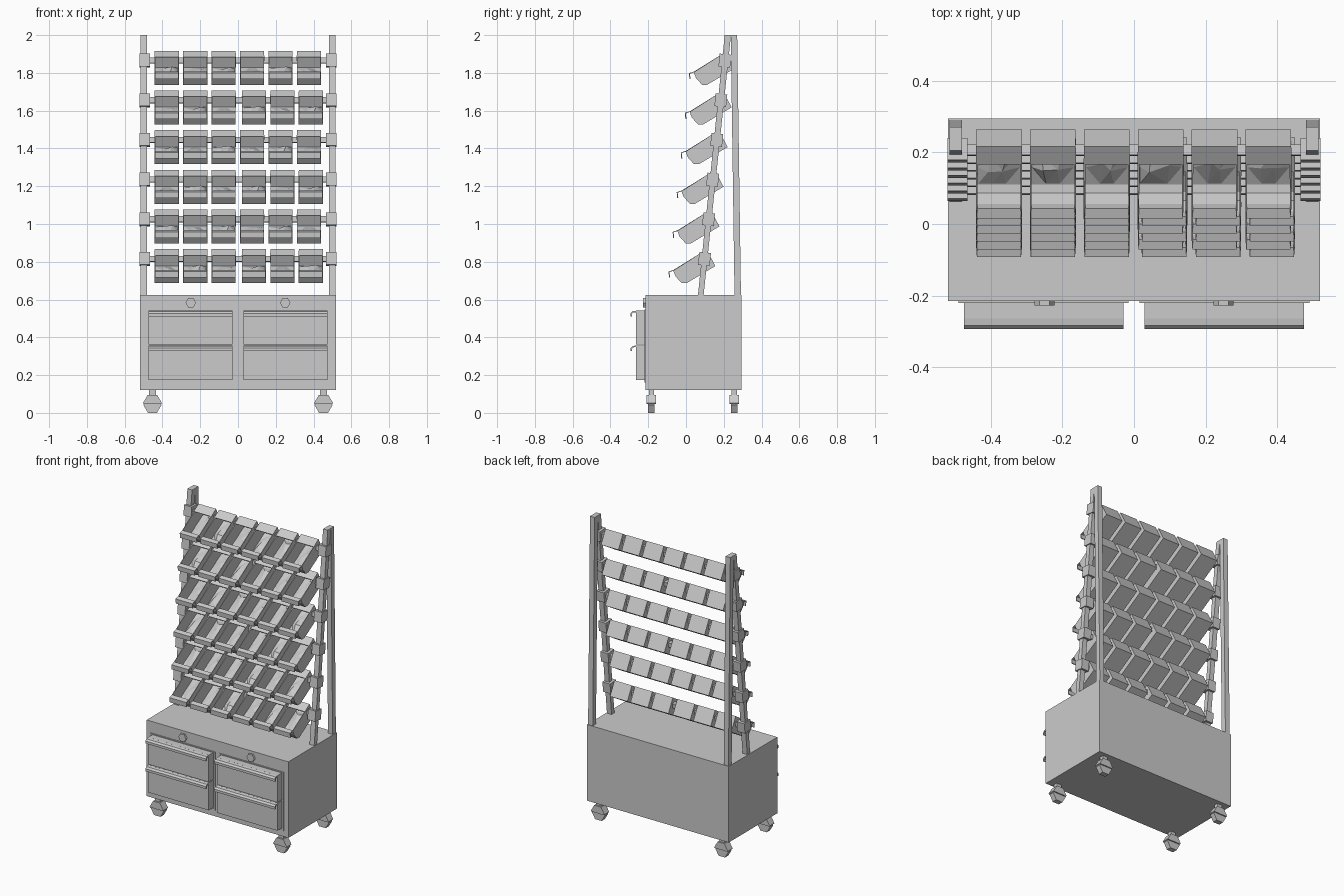
import bpy, bmesh, math, random
from mathutils import Matrix, Vector

random.seed(4)
if "Cube" in bpy.data.objects:
    bpy.data.objects.remove(bpy.data.objects["Cube"], do_unlink=True)

grey = bpy.data.materials.new("light grey")
grey.use_nodes = True
colour = (0.6, 0.6, 0.6, 1)
grey.diffuse_color = colour
grey.node_tree.nodes["Principled BSDF"].inputs["Base Color"].default_value = colour


def place(name, mesh, loc=(0, 0, 0)):
    ob = bpy.data.objects.new(name, mesh)
    ob.location = loc
    bpy.context.collection.objects.link(ob)
    return ob


def finish(name, bm):
    bmesh.ops.recalc_face_normals(bm, faces=bm.faces)
    mesh = bpy.data.meshes.new(name)
    bm.to_mesh(mesh)
    bm.free()
    mesh.materials.append(grey)
    return mesh


def box(name, x, y, z, tilt=0):
    """Box from (min, max) ranges, tilted about its own x axis."""
    bm = bmesh.new()
    bmesh.ops.create_cube(bm, size=1)
    size = [r[1] - r[0] for r in (x, y, z)]
    bmesh.ops.scale(bm, vec=size, verts=bm.verts)
    bmesh.ops.rotate(bm, matrix=Matrix.Rotation(tilt, 3, 'X'), verts=bm.verts)
    return place(name, finish(name, bm), [sum(r) / 2 for r in (x, y, z)])


def prism(name, profile, x0, x1):
    """Closed y-z profile extruded along x."""
    bm = bmesh.new()
    face = bm.faces.new([bm.verts.new((x0, y, z)) for y, z in profile])
    ext = bmesh.ops.extrude_face_region(bm, geom=[face])
    verts = [v for v in ext["geom"] if isinstance(v, bmesh.types.BMVert)]
    bmesh.ops.translate(bm, vec=(x1 - x0, 0, 0), verts=verts)
    return place(name, finish(name, bm))


def hexagon(name, loc, radius, depth):
    """Six-sided disc with its axis along y."""
    bm = bmesh.new()
    bmesh.ops.create_cone(bm, cap_ends=True, segments=6, radius1=radius,
                          radius2=radius, depth=depth)
    bmesh.ops.rotate(bm, matrix=Matrix.Rotation(math.pi / 2, 3, 'X'), verts=bm.verts)
    if abs(max(v.co.x for v in bm.verts) - radius) > 0.001:
        bmesh.ops.rotate(bm, matrix=Matrix.Rotation(math.pi / 6, 3, 'Y'), verts=bm.verts)
    return place(name, finish(name, bm), loc)


# Cabinet body
FRONT = -0.215
box("cabinet", (-0.52, 0.52), (FRONT, 0.295), (0.12, 0.625))

# Drawers with frames, curled pulls and locks
handle = [(-0.262, 0), (-0.283, -0.003), (-0.293, -0.014), (-0.293, -0.03),
          (-0.286, -0.03), (-0.286, -0.017), (-0.28, -0.01), (-0.262, -0.008)]
for side, label in ((-1, "right"), (1, "left")):
    inner, outer = sorted((side * 0.03, side * 0.475))
    a, b = inner - 0.015, outer + 0.015
    for x in ((a, inner - 0.004), (outer + 0.004, b)):
        box(label + "_frame_upright", x, (FRONT - 0.006, FRONT), (0.16, 0.548))
    for z in ((0.16, 0.17), (0.542, 0.548)):
        box(label + "_frame_bar", (a, b), (FRONT - 0.006, FRONT), z)
    for low, high in ((0.175, 0.357), (0.362, 0.541)):
        box(label + "_drawer", (inner, outer), (-0.264, FRONT), (low, high))
        prism(label + "_drawer_handle", [(y, high + z) for y, z in handle], inner, outer)
    hexagon(label + "_lock", (side * 0.25, FRONT - 0.006, 0.583), 0.028, 0.014)

# Casters
for x in (-0.453, 0.453):
    for y in (-0.183, 0.255):
        hexagon("caster_wheel", (x, y, 0.042), 0.048, 0.034)
        box("caster_stem", (x - 0.018, x + 0.018), (y - 0.014, y + 0.014), (0.08, 0.12))
        cover = hexagon("caster_cover", (x, y, 0.052), 0.05, 0.05)
        bm = bmesh.new()
        bm.from_mesh(cover.data)
        cut = bmesh.ops.bisect_plane(bm, geom=bm.verts[:] + bm.edges[:] + bm.faces[:],
                                     plane_co=(0, 0, -0.004), plane_no=(0, 0, 1),
                                     clear_inner=True)
        bmesh.ops.holes_fill(bm, edges=[e for e in bm.edges if e.is_boundary])
        bm.to_mesh(cover.data)
        bm.free()

# Uprights and leaning bars
LEAN = 0.103
lean_y = lambda z: 0.014 + LEAN * z
for s, label in ((-1, "right"), (1, "left")):
    x0, x1 = sorted((s * 0.515, s * 0.481))
    prism(label + "_upright", [(0.257, 0.62), (0.291, 0.62), (0.271, 2), (0.237, 2)], x0, x1)
    lo, hi = lean_y(0.62), lean_y(2)
    prism(label + "_leaning_bar", [(lo - 0.015, 0.62), (lo + 0.015, 0.62),
                                   (hi + 0.018, 2), (hi - 0.015, 2)], x0, x1)

# Bin shell: folded sheet with a hood at the back and a curled lip in front
HALF = 0.062
fold = [(-0.039, 0.018), (0.01, 0.049), (0.055, -0.037), (-0.095, -0.126),
        (-0.12, -0.126), (-0.152, -0.09), (-0.164, -0.06), (-0.188, -0.068),
        (-0.185, -0.098)]
bm = bmesh.new()
rims = [[bm.verts.new((x, y, z)) for y, z in fold] for x in (-HALF, HALF)]
for i in range(len(fold) - 1):
    bm.faces.new((rims[0][i], rims[0][i + 1], rims[1][i + 1], rims[1][i]))
for rim in rims:
    bm.faces.new(rim[:7])
bin_mesh = finish("bin", bm)


def pile():
    """Low faceted heap lying on the sloping bin floor."""
    bm = bmesh.new()
    bmesh.ops.create_grid(bm, x_segments=3, y_segments=3, size=1)
    for v in bm.verts:
        edge = max(abs(v.co.x), abs(v.co.y)) > 0.9
        rise = 0.004 if edge else random.uniform(0.012, 0.035)
        jog = 0 if edge else random.uniform(-0.25, 0.25)
        y = -0.025 + (v.co.y + jog) * 0.068
        v.co = Vector(((v.co.x + jog) * (HALF - 0.004), y, -0.07 + 0.6 * y + rise))
    bmesh.ops.triangulate(bm, faces=bm.faces)
    mesh = finish("pile", bm)
    return mesh


piles = [pile() for _ in range(6)]

# Rows of bins with clamps and rail pieces
for row in range(6):
    z = 1.865 - 0.21 * row
    y = lean_y(z)
    tilt = -math.atan(LEAN)
    for s in (-1, 1):
        box("clamp", (s * 0.493 - 0.028, s * 0.493 + 0.028), (y - 0.031, y + 0.031),
            (z - 0.034, z + 0.034), tilt)
    edge = -0.48
    for col in range(6):
        x = -0.377 + 0.1505 * col + (0.01 if row % 2 and col > 2 else 0)
        ob = place("bin", bin_mesh, (x, y, z))
        shell = ob.modifiers.new("thickness", 'SOLIDIFY')
        shell.thickness = 0.006
        shell.offset = 0
        place("bin_contents", piles[(col + row) % 6], (x, y, z))
        box("rail", (edge, x - HALF), (y - 0.015, y + 0.015), (z - 0.015, z + 0.015), tilt)
        edge = x + HALF
    box("rail", (edge, 0.48), (y - 0.015, y + 0.015), (z - 0.015, z + 0.015), tilt)
